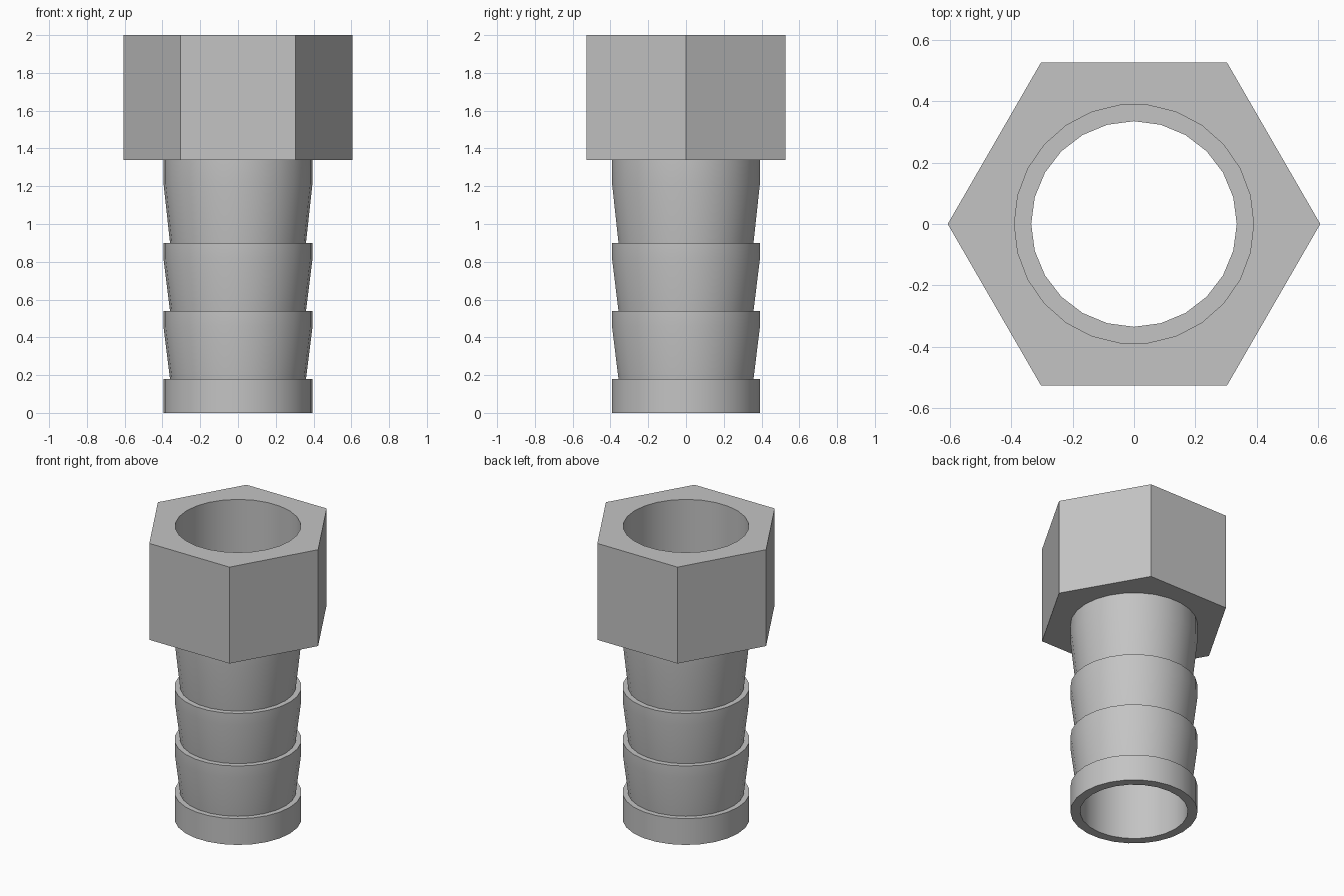
import bpy
import bmesh
from math import cos, sin, tau, radians

cube = bpy.data.objects.get("Cube")
if cube:
    bpy.data.objects.remove(cube, do_unlink=True)

HEIGHT, NUT_BASE, LEDGE = 2.0, 1.34, 1.40
NUT_R, BARB_R, NECK_R = 0.607, 0.395, 0.36
SOCKET_R, BORE_R = 0.39, 0.335
OUTER_SIDES, BORE_SIDES = 26, 24

metal = bpy.data.materials.new("grey metal")
metal.use_nodes = True
grey = (0.55, 0.55, 0.55, 1)
metal.diffuse_color = grey
metal.node_tree.nodes["Principled BSDF"].inputs["Base Color"].default_value = grey

bm = bmesh.new()


def ring(sides, radius, z):
    """Closed loop of vertices around the axis."""
    return [bm.verts.new((radius * cos(tau * i / sides), radius * sin(tau * i / sides), z))
            for i in range(sides)]


def wall(a, b):
    """Band of quads between two loops of equal count."""
    n = len(a)
    for i in range(n):
        j = (i + 1) % n
        bm.faces.new((a[i], a[j], b[j], b[i]))


def annulus(a, b):
    """Flat ring between two loops that may differ in count."""
    edges = []
    for loop in (a, b):
        for i, v in enumerate(loop):
            w = loop[(i + 1) % len(loop)]
            edges.append(bm.edges.get((v, w)) or bm.edges.new((v, w)))
    bmesh.ops.triangle_fill(bm, use_beauty=True, use_dissolve=False, edges=edges,
                            normal=(0, 0, 1))


# Barbed tail: straight collar, then cones that flare upward to a short land
profile = [(BARB_R, 0), (BARB_R, 0.18)]
for base, flare, top in ((0.18, 0.46, 0.54), (0.54, 0.82, 0.90), (0.90, 1.22, NUT_BASE)):
    profile += [(NECK_R, base), (BARB_R, flare), (BARB_R, top)]
tail = [ring(OUTER_SIDES, r, z) for r, z in profile]
for lower, upper in zip(tail, tail[1:]):
    wall(lower, upper)

# Hexagonal nut
hex_low, hex_high = ring(6, NUT_R, NUT_BASE), ring(6, NUT_R, HEIGHT)
wall(hex_low, hex_high)
annulus(hex_low, tail[-1])

# Wide socket in the nut, ending on a ledge
socket_high = ring(OUTER_SIDES, SOCKET_R, HEIGHT)
socket_low = ring(OUTER_SIDES, SOCKET_R, LEDGE)
annulus(hex_high, socket_high)
wall(socket_low, socket_high)

# Narrow bore through the tail
bore_high, bore_low = ring(BORE_SIDES, BORE_R, LEDGE), ring(BORE_SIDES, BORE_R, 0)
annulus(socket_low, bore_high)
wall(bore_low, bore_high)
annulus(tail[0], bore_low)

bmesh.ops.recalc_face_normals(bm, faces=bm.faces)
mesh = bpy.data.meshes.new("hose_fitting")
bm.to_mesh(mesh)
bm.free()
mesh.materials.append(metal)
fitting = bpy.data.objects.new("hose_fitting", mesh)
bpy.context.collection.objects.link(fitting)

# Smooth round walls, crisp rims and hexagon
bpy.ops.object.select_all(action="DESELECT")
fitting.select_set(True)
bpy.context.view_layer.objects.active = fitting
bpy.ops.object.shade_smooth_by_angle(angle=radians(30))
